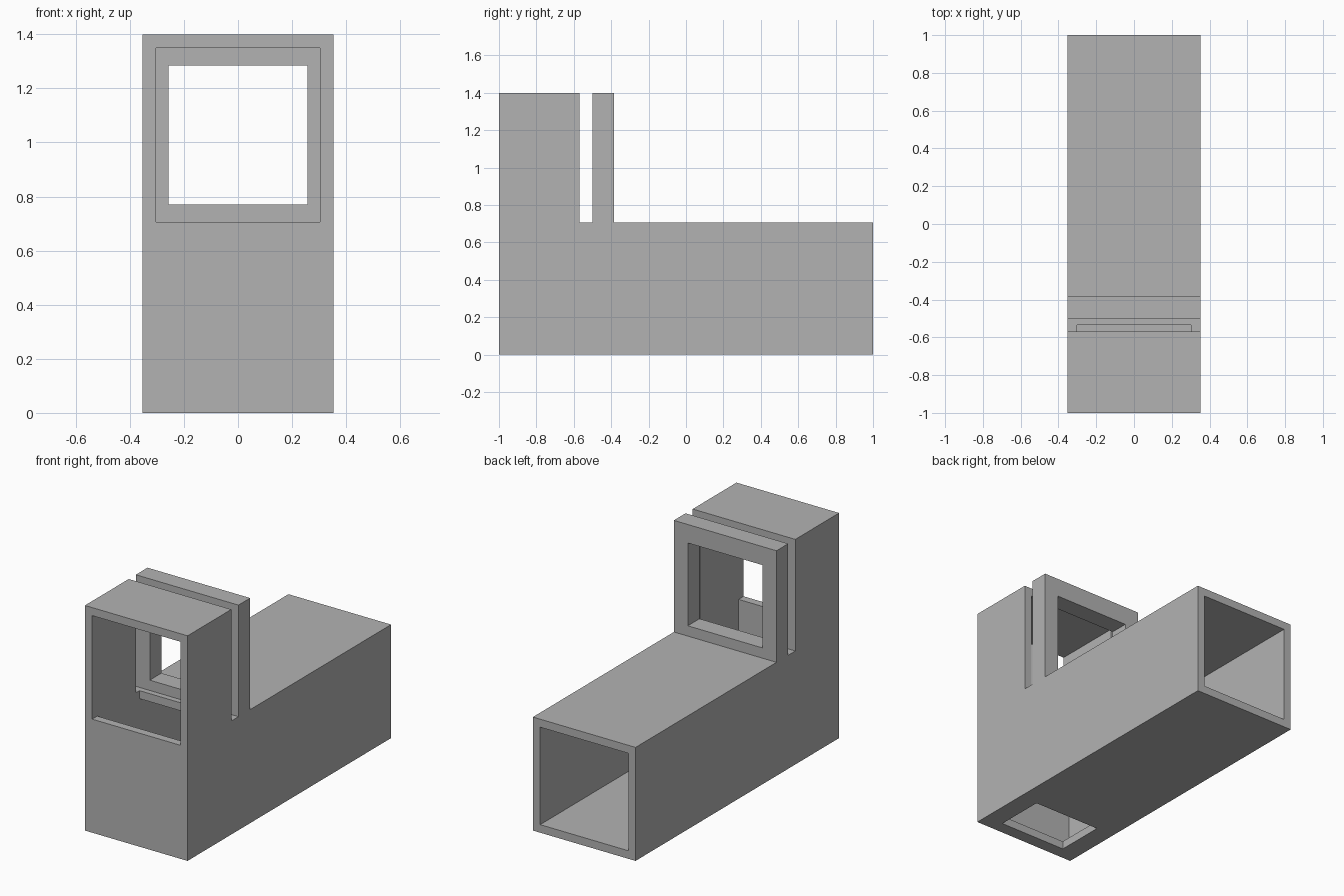
import bpy
import bmesh

cube = bpy.data.objects.get("Cube")
if cube:
    bpy.data.objects.remove(cube, do_unlink=True)

grey = bpy.data.materials.new("plain grey")
grey.use_nodes = True
colour = (0.45, 0.45, 0.45, 1)
grey.diffuse_color = colour
grey.node_tree.nodes["Principled BSDF"].inputs["Base Color"].default_value = colour


def extruded(name, profile, half_width):
    """Extrude a (y, z) profile symmetrically along x."""
    bm = bmesh.new()
    face = bm.faces.new([bm.verts.new((-half_width, y, z)) for y, z in profile])
    new = bmesh.ops.extrude_face_region(bm, geom=[face])["geom"]
    verts = [v for v in new if isinstance(v, bmesh.types.BMVert)]
    bmesh.ops.translate(bm, verts=verts, vec=(2 * half_width, 0, 0))
    bmesh.ops.recalc_face_normals(bm, faces=bm.faces)
    mesh = bpy.data.meshes.new(name)
    bm.to_mesh(mesh)
    bm.free()
    mesh.materials.append(grey)
    obj = bpy.data.objects.new(name, mesh)
    bpy.context.collection.objects.link(obj)
    return obj


def rectangle(y0, y1, z0, z1):
    return [(y0, z0), (y1, z0), (y1, z1), (y0, z1)]


half, inner = 0.353, 0.303
deck, top, wall = 0.706, 1.4, 0.05
box_end, plate_front, plate_back, shaft_end = -0.57, -0.5, -0.385, -0.535

# Outer housing: long tube, raised front box, slot and standing plate
housing = extruded("housing", [
    (-1, 0), (1, 0), (1, deck), (plate_back, deck), (plate_back, top),
    (plate_front, top), (plate_front, deck), (box_end, deck),
    (box_end, top), (-1, top)], half)

# Bent hollow from the front opening down and out through the back
hollow = extruded("hollow_cutter", [
    (wall - 1, wall), (1.1, wall), (1.1, deck - wall), (shaft_end, deck - wall),
    (shaft_end, top - wall), (-1.1, top - wall), (-1.1, deck), (wall - 1, deck)], inner)

# Square window in the plate, and hole in the floor
window = extruded("window_cutter", rectangle(-0.52, -0.3, 0.77, 1.285), 0.257)
floor_hole = extruded("floor_hole_cutter", rectangle(-0.92, -0.61, -0.1, 0.3), 0.23)

bpy.context.view_layer.objects.active = housing
for cutter in (hollow, window, floor_hole):
    cutter.hide_render = True
    mod = housing.modifiers.new(cutter.name, "BOOLEAN")
    mod.operation = "DIFFERENCE"
    mod.solver = "EXACT"
    mod.object = cutter
    bpy.ops.object.modifier_apply(modifier=mod.name)
    bpy.data.objects.remove(cutter, do_unlink=True)
